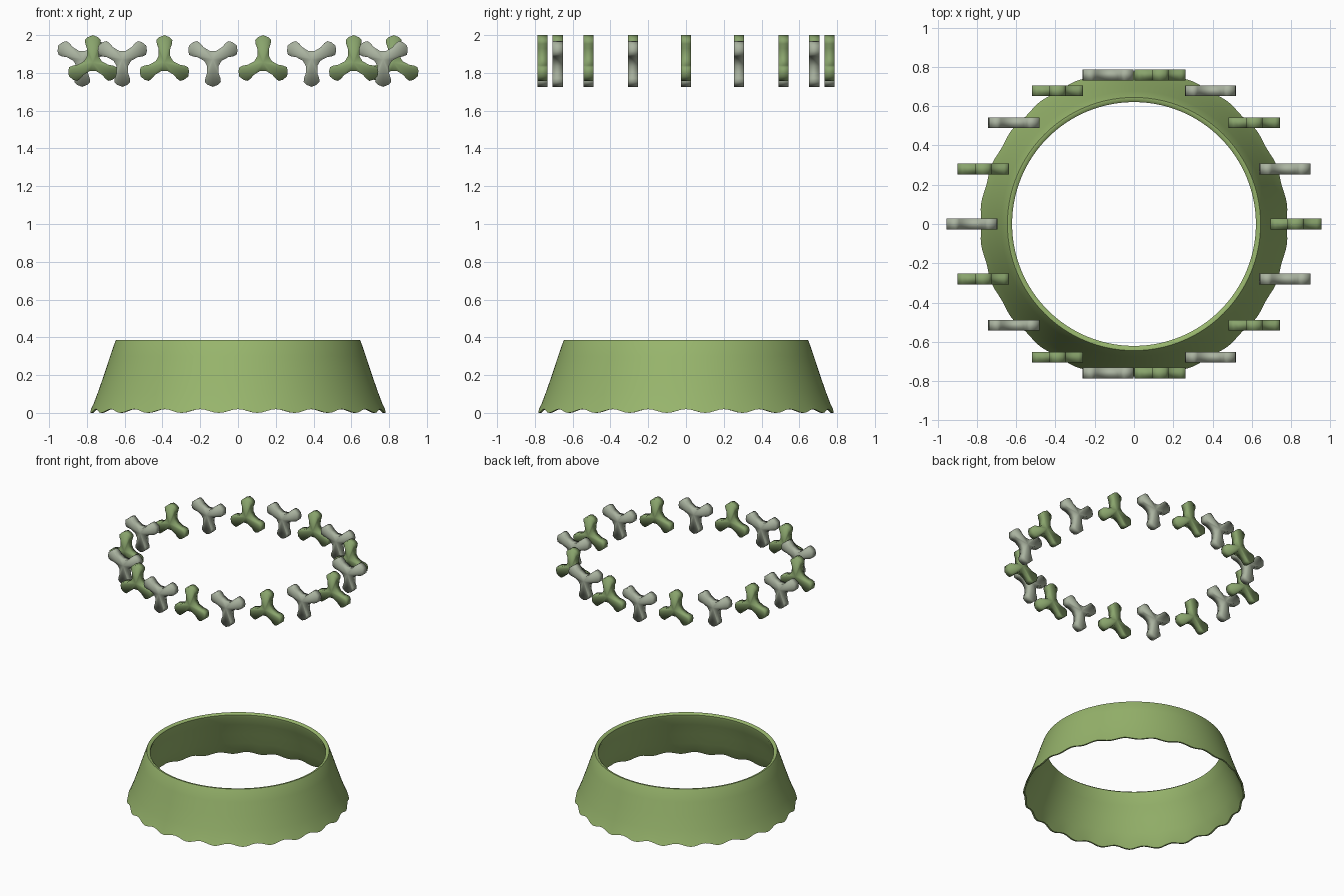
import bpy, bmesh
from math import sin, cos, pi, radians

if "Cube" in bpy.data.objects:
    bpy.data.objects.remove(bpy.data.objects["Cube"])


def material(name, rgb):
    m = bpy.data.materials.new(name)
    m.diffuse_color = (*rgb, 1)
    m.use_nodes = True
    m.node_tree.nodes["Principled BSDF"].inputs["Base Color"].default_value = m.diffuse_color
    return m


LEAF = material("leaf_green", (0.31, 0.46, 0.15))
SAGE = material("sage_green", (0.25, 0.37, 0.15))
SILVER = material("pale_silver", (0.40, 0.45, 0.35))


def finish(bm, name, mat):
    bmesh.ops.recalc_face_normals(bm, faces=bm.faces)
    me = bpy.data.meshes.new(name)
    bm.to_mesh(me)
    bm.free()
    me.materials.append(mat)
    ob = bpy.data.objects.new(name, me)
    bpy.context.collection.objects.link(ob)
    return ob


# Flared skirt: closed wall profile (radius, height, ripple weight) spun round z
N = 192
profile = [(0.782, 0.010, 1.0), (0.766, 0.045, 0.4), (0.743, 0.105, 0), (0.708, 0.205, 0),
           (0.677, 0.300, 0), (0.650, 0.378, 0), (0.645, 0.386, 0), (0.632, 0.386, 0),
           (0.621, 0.376, 0), (0.624, 0.355, 0), (0.655, 0.285, 0), (0.690, 0.195, 0.1),
           (0.725, 0.105, 0.3), (0.750, 0.045, 0.6), (0.770, 0.010, 1.0)]
bm = bmesh.new()
rings = []
for i in range(N):
    a = 2 * pi * i / N
    w = cos(24 * a)
    rings.append([bm.verts.new(((r - 0.004 * w * k) * cos(a), (r - 0.004 * w * k) * sin(a),
                                z + 0.010 * w * k)) for r, z, k in profile])
P = len(profile)
for i in range(N):
    A, B = rings[i], rings[(i + 1) % N]
    for j in range(P):
        k = (j + 1) % P
        bm.faces.new((A[j], B[j], B[k], A[k]))
skirt = finish(bm, "flared_skirt", LEAF)
bpy.context.view_layer.objects.active = skirt
skirt.select_set(True)
bpy.ops.object.shade_smooth_by_angle(angle=radians(50))


# Three-lobed plate: one lobe outline repeated three times, extruded along y
def trefoil(name, x, y, z, up, mat):
    half = [(0.036, -0.030), (0.075, -0.031), (0.100, -0.040), (0.120, -0.042), (0.135, -0.027)]
    lobe = half + [(0.146, 0)] + [(u, -v) for u, v in reversed(half)]
    outline = []
    for k in range(3):
        a = (pi / 2 if up else -pi / 2) + k * 2 * pi / 3
        outline += [(u * cos(a) - v * sin(a), u * sin(a) + v * cos(a)) for u, v in lobe]
    bm = bmesh.new()
    sides = []
    for d in (-0.0275, 0.0275):
        ring = [bm.verts.new((x + u, y + d, z + v)) for u, v in outline]
        hub = bm.verts.new((x, y + d, z))
        sides.append(ring)
        for i in range(len(ring)):
            bm.faces.new((ring[i - 1], ring[i], hub))
    f, b = sides
    for i in range(len(f)):
        bm.faces.new((f[i - 1], f[i], b[i], b[i - 1]))
    for face in bm.faces:
        face.smooth = True
    finish(bm, name, mat)


# Floating oval ring of trefoils, alternating upright and inverted
for i in range(18):
    t = 2 * pi * i / 18
    a = t + radians(2.1) * sin(2 * t)
    up = i % 2 == 0
    trefoil(f"trefoil_{i + 1}", 0.825 * cos(a), 0.77 * sin(a), 1.854 if up else 1.872,
            up, SAGE if up else SILVER)
